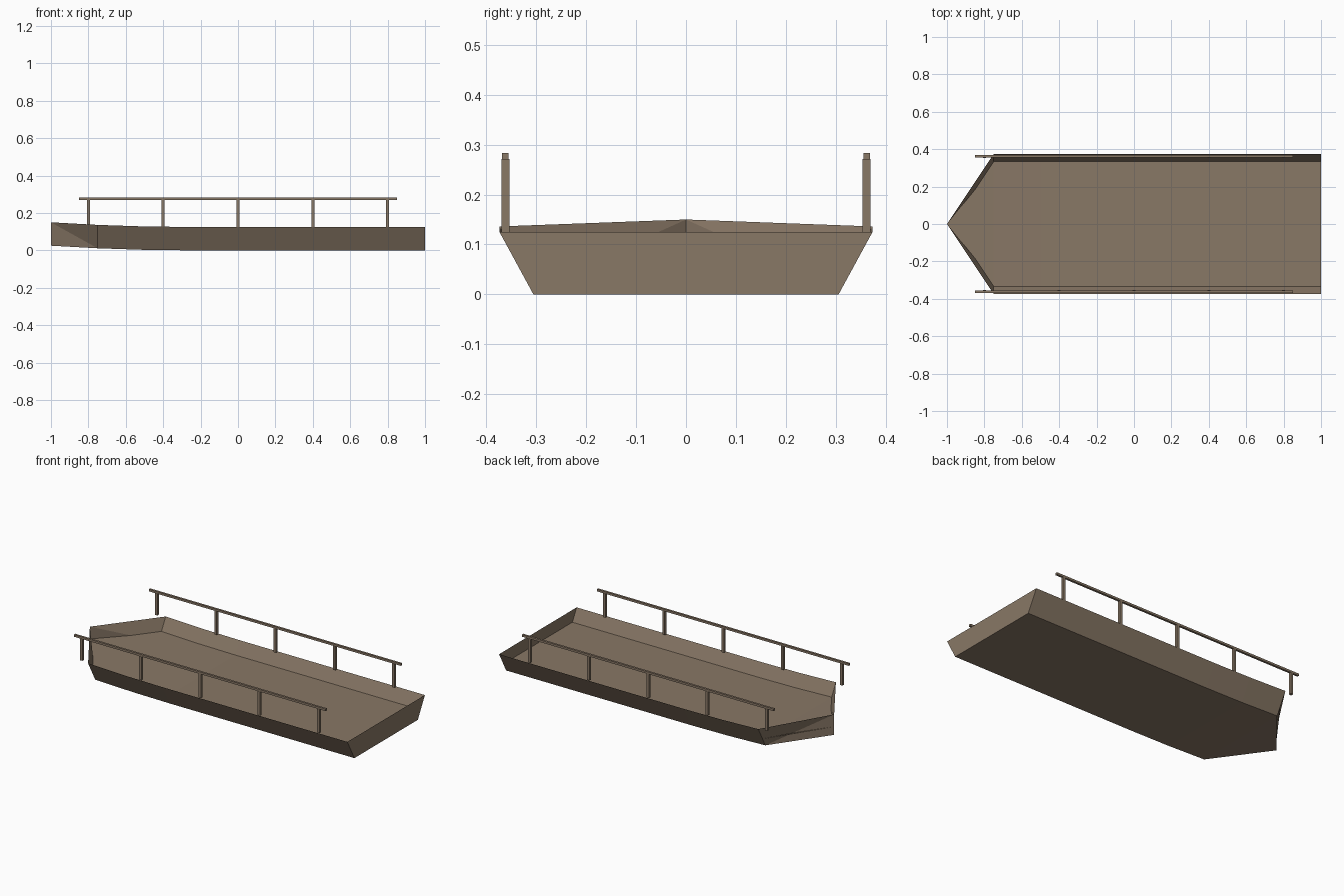
import bpy
import bmesh

cube = bpy.data.objects.get("Cube")
if cube:
    bpy.data.objects.remove(cube)

wood = bpy.data.materials.new("weathered brown")
wood.use_nodes = True
colour = (0.25, 0.188, 0.133, 1)
wood.diffuse_color = colour
wood.node_tree.nodes["Principled BSDF"].inputs["Base Color"].default_value = colour

DEPTH = 0.125
RIM, FLOOR, DECK = 0.374, 0.306, 0.333
STATIONS = [1, -0.25, -0.5, -0.75]
SIDES = (-1, 1)


def rise(x):
    """Upward sweep of the hull towards the bow."""
    return 0.025 * (max(0, -0.25 - x) / 0.75) ** 2


def finish(name, bm):
    mesh = bpy.data.meshes.new(name)
    bm.to_mesh(mesh)
    bm.free()
    mesh.materials.append(wood)
    obj = bpy.data.objects.new(name, mesh)
    bpy.context.collection.objects.link(obj)
    return obj


def edge_line(bm, y, z):
    """Vertices along one long edge, ahead of the stem."""
    return [bm.verts.new((x, y, z + rise(x))) for x in STATIONS]


def stem_point(bm, z):
    return bm.verts.new((-1, 0, z + rise(-1)))


def sheet(bm, a, b):
    for i in range(len(a) - 1):
        bm.faces.new((a[i], a[i + 1], b[i + 1], b[i]))


# Open hull shell: flared sides, flat bottom, transom and pointed bow
bm = bmesh.new()
rims = [edge_line(bm, s * RIM, DEPTH) for s in SIDES]
floors = [edge_line(bm, s * FLOOR, 0) for s in SIDES]
stem_top, stem_foot = stem_point(bm, DEPTH), stem_point(bm, 0)
for rim, floor in zip(rims, floors):
    sheet(bm, rim, floor)
    bm.faces.new((rim[-1], stem_top, floor[-1]))
    bm.faces.new((floor[-1], stem_top, stem_foot))
sheet(bm, floors[0], floors[1])
bm.faces.new((floors[0][-1], stem_foot, floors[1][-1]))
bm.faces.new((rims[0][0], floors[0][0], floors[1][0], rims[1][0]))
bmesh.ops.recalc_face_normals(bm, faces=bm.faces)
finish("hull", bm)

# Deck sheet sunk below the rim
bm = bmesh.new()
right, left = [edge_line(bm, s * DECK, 0.05) for s in SIDES]
sheet(bm, left, right)
bm.faces.new((left[-1], stem_point(bm, 0.05), right[-1]))
bmesh.ops.recalc_face_normals(bm, faces=bm.faces)
deck = finish("deck", bm)
if deck.data.polygons[0].normal.z < 0:
    deck.data.flip_normals()


def box(name, low, high):
    bm = bmesh.new()
    bmesh.ops.create_cube(bm, size=1)
    for v in bm.verts:
        v.co = [(a + b) / 2 + c * (b - a) for a, b, c in zip(low, high, v.co)]
    finish(name, bm)


# Handrails with evenly spaced posts
for s, side in zip(SIDES, ("right", "left")):
    y = s * 0.362
    box(f"{side}_rail", (-0.85, y - 0.0065, 0.27), (0.85, y + 0.0065, 0.283))
    for i in range(5):
        x = -0.8 + 0.4 * i
        box(f"{side}_post_{i + 1}", (x - 0.008, y - 0.008, DEPTH + rise(x)),
            (x + 0.008, y + 0.008, 0.271))
